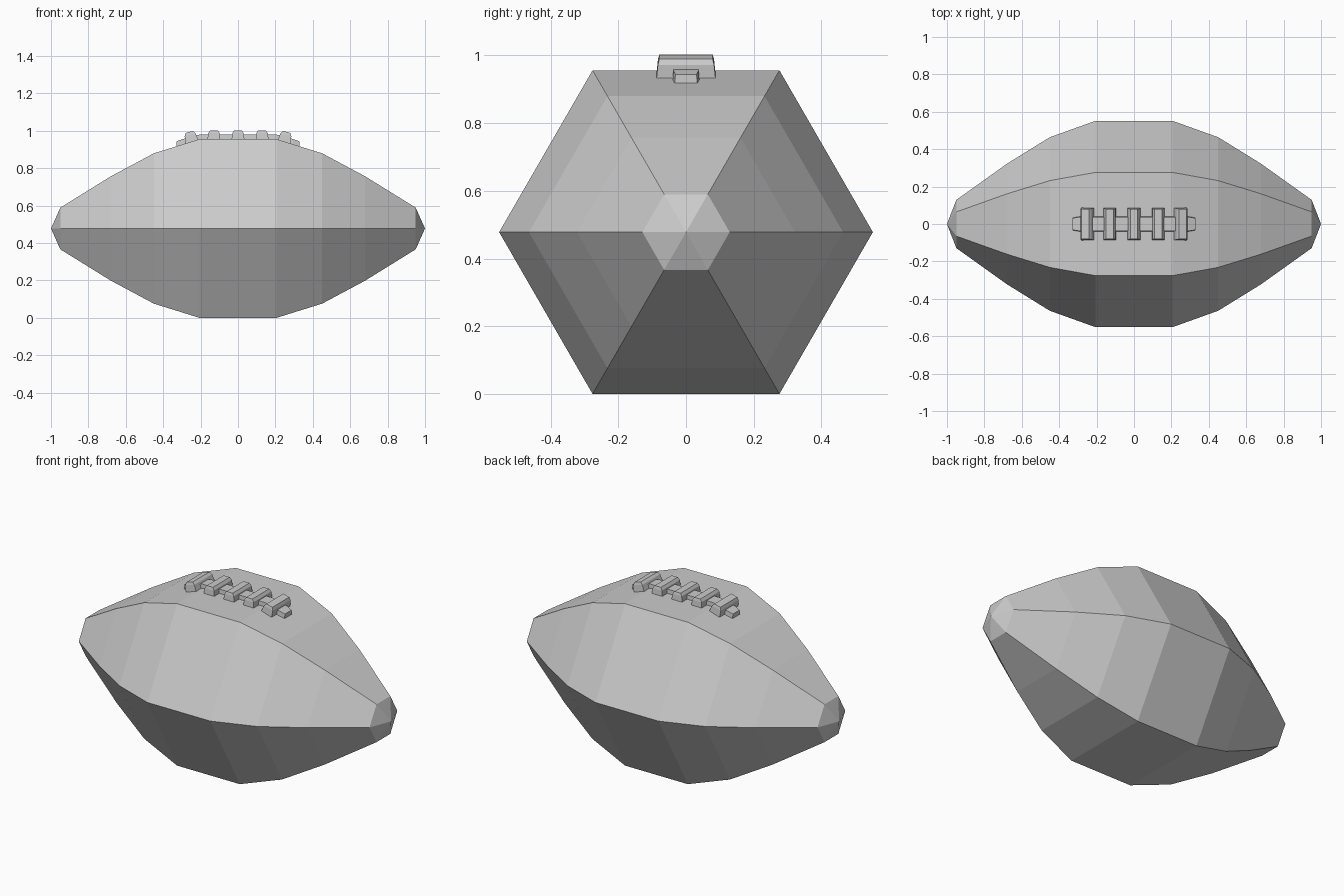
import bpy, bmesh, math
from mathutils import Matrix, Vector

if "Cube" in bpy.data.objects:
    bpy.data.objects.remove(bpy.data.objects["Cube"])


def finish(bm, name):
    bmesh.ops.recalc_face_normals(bm, faces=bm.faces)
    me = bpy.data.meshes.new(name)
    bm.to_mesh(me)
    bm.free()
    ob = bpy.data.objects.new(name, me)
    bpy.context.collection.objects.link(ob)
    return ob


def loft(rings, name, close_ends=True):
    bm = bmesh.new()
    loops = [[bm.verts.new(p) for p in r] for r in rings]
    for a, b in zip(loops, loops[1:]):
        n = len(a)
        for i in range(n):
            j = (i + 1) % n
            bm.faces.new((a[i], a[j], b[j], b[i]))
    if close_ends:
        bm.faces.new(loops[0])
        bm.faces.new(loops[-1])
    else:
        bm.verts.ensure_lookup_table()
        for loop, x in ((loops[0], -1), (loops[-1], 1)):
            tip = bm.verts.new((x, 0, CZ))
            for i in range(len(loop)):
                bm.faces.new((loop[i], loop[(i + 1) % len(loop)], tip))
    return finish(bm, name)


# six-sided ball body with pointed ends
CZ = 0.478
half = [(0.205, 0.552), (0.45, 0.464), (0.68, 0.322), (0.95, 0.129)]
profile = [(-x, r) for x, r in reversed(half)] + half
loft([[(x, r * math.cos(k * math.pi / 3), CZ + r * math.sin(k * math.pi / 3))
       for k in range(6)] for x, r in profile], "ball_body", False)

# long lace strip following the top panel: x, half width, bottom z, top z
strip = [(0.205, 0.04, 0.945, 0.980), (0.295, 0.04, 0.918, 0.956), (0.328, 0.034, 0.908, 0.944)]
full = [(-x, w, b, t) for x, w, b, t in reversed(strip)] + strip
loft([[(x, -w, b), (x, w, b), (x, w * 0.92, t), (x, -w * 0.92, t)]
      for x, w, b, t in full], "lace_strip")

# tapered cross laces, the outer two tilted with the surface
for i, (x, z, tilt) in enumerate([(-0.246, 0.941, -15), (-0.129, 0.948, 0), (0, 0.948, 0),
                                  (0.129, 0.948, 0), (0.246, 0.941, 15)]):
    m = Matrix.Translation((x, 0, z)) @ Matrix.Rotation(math.radians(tilt), 4, 'Y')
    levels = [(0.035, 0.087, 0.0), (0.030, 0.083, 0.040), (0.020, 0.079, 0.055)]
    loft([[m @ Vector((sx * hx, sy * hy, h))
           for sx, sy in ((-1, -1), (1, -1), (1, 1), (-1, 1))]
          for hx, hy, h in levels], f"cross_lace_{i + 1}")
